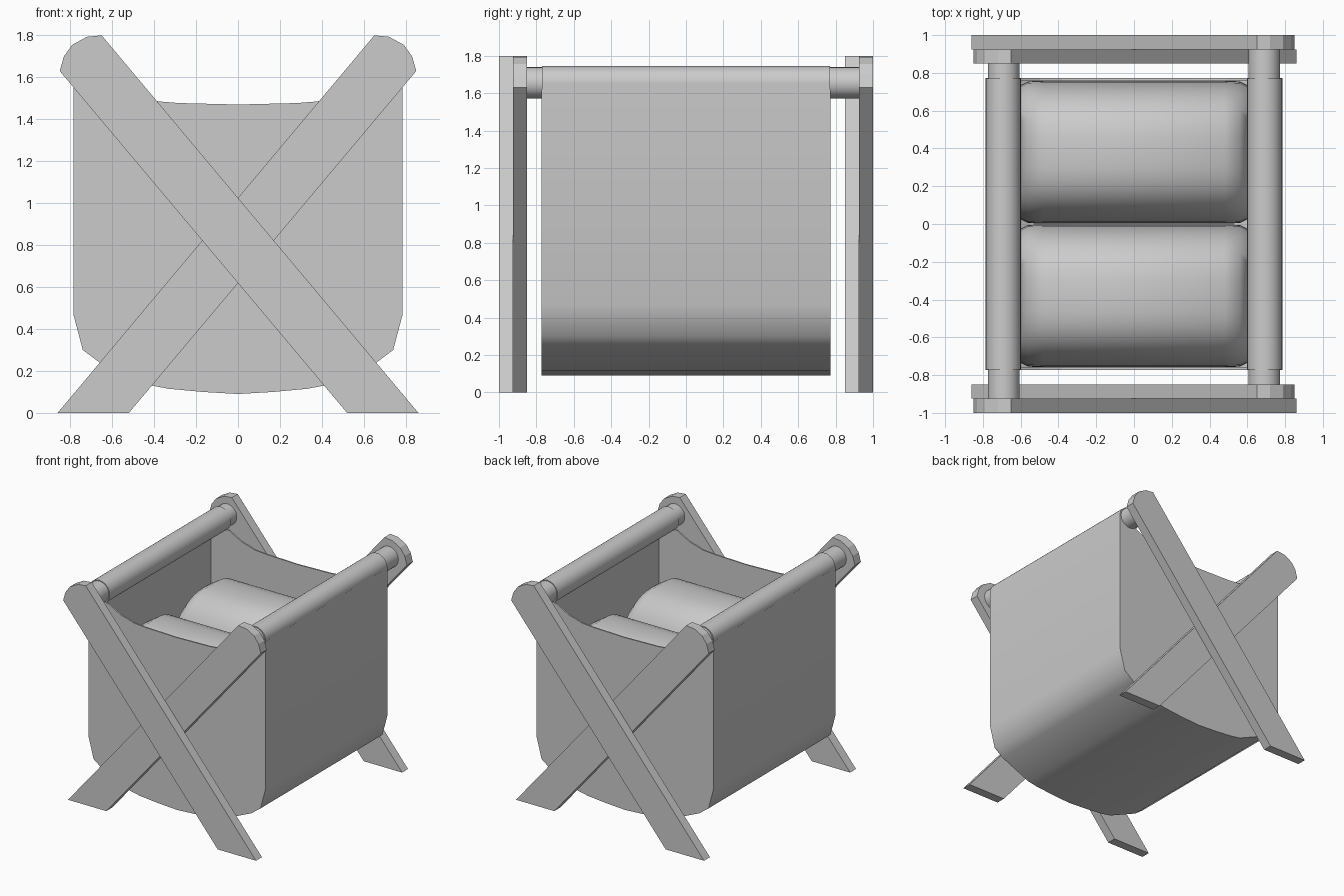
import bpy, bmesh, math

if "Cube" in bpy.data.objects:
    bpy.data.objects.remove(bpy.data.objects["Cube"])

mat = bpy.data.materials.new("light grey")
mat.diffuse_color = (0.6, 0.6, 0.6, 1)
mat.use_nodes = True
mat.node_tree.nodes["Principled BSDF"].inputs["Base Color"].default_value = mat.diffuse_color


def finish(name, bm, angle=None):
    bmesh.ops.recalc_face_normals(bm, faces=bm.faces)
    me = bpy.data.meshes.new(name)
    bm.to_mesh(me)
    bm.free()
    me.materials.append(mat)
    ob = bpy.data.objects.new(name, me)
    bpy.context.collection.objects.link(ob)
    if angle:
        bpy.ops.object.select_all(action='DESELECT')
        ob.select_set(True)
        bpy.context.view_layer.objects.active = ob
        bpy.ops.object.shade_smooth_by_angle(angle=math.radians(angle))
    return ob


def loft(name, rings, angle=None):
    """Skin equal-length closed rings and cap both ends."""
    bm = bmesh.new()
    vs = [[bm.verts.new(p) for p in r] for r in rings]
    n = len(vs[0])
    for a, b in zip(vs, vs[1:]):
        for i in range(n):
            j = (i + 1) % n
            bm.faces.new((a[i], a[j], b[j], b[i]))
    bm.faces.new(vs[0])
    bm.faces.new(vs[-1])
    return finish(name, bm, angle)


def prism(name, pts, y0, y1, angle=None):
    return loft(name, [[(x, y, z) for x, z in pts] for y in (y0, y1)], angle)


def circle(cx, cz, r, n=32):
    return [(cx + r * math.cos(2 * math.pi * i / n),
             cz + r * math.sin(2 * math.pi * i / n)) for i in range(n)]


# Crossed legs: the back pair is the front pair turned half round
leg = [(-0.65, 1.80), (0.86, 0), (0.52, 0), (-0.85, 1.63),
       (-0.83, 1.70), (-0.79, 1.755), (-0.72, 1.793)]
flipped = [(-x, z) for x, z in leg]
prism("front_outer_leg", leg, -1.0, -0.925)
prism("front_inner_leg", flipped, -0.925, -0.85)
prism("back_outer_leg", flipped, 0.925, 1.0)
prism("back_inner_leg", leg, 0.85, 0.925)

# Dowels with fabric sleeves
for side, s in (("left", -1), ("right", 1)):
    prism(side + "_dowel", circle(s * 0.69, 1.655, 0.084),
          *sorted((s * 0.93, -s * 0.86)), 40)
    prism(side + "_sleeve", circle(s * 0.692, 1.653, 0.093), -0.77, 0.77, 40)

# Sling: side walls and sagging bottom as one thin strip
half = [(0.785, 1.65), (0.785, 0.47), (0.74, 0.30), (0.66, 0.24),
        (0.41, 0.13), (0.33, 0.115), (0.17, 0.10)]
outer = half + [(0, 0.09)] + [(-x, z) for x, z in reversed(half)]
inner = [(x * 0.985, z + (0.012 if z < 1.6 else 0)) for x, z in outer]
prism("sling", outer + inner[::-1], -0.77, 0.77, 45)

# End panels with a dipped top edge
dip = [(-0.785, 1.62), (-0.61, 1.58), (-0.50, 1.52), (-0.38, 1.485), (-0.28, 1.477)]
top = dip + [(0, 1.47)] + [(-x, z) for x, z in reversed(dip)]
panel = top + outer[1:-1]
prism("front_panel", panel, -0.772, -0.76)
prism("back_panel", panel, 0.76, 0.772)

# Two padded rolls lying side by side inside
def roll_ring(x, cy, ry, ztop, n=48):
    zc = 0.8
    pts = []
    for i in range(n):
        t = 2 * math.pi * i / n
        c, s = math.cos(t), math.sin(t)
        pts.append((x, cy + ry * math.copysign(abs(c) ** 0.75, c),
                    zc + (ztop - zc) * math.copysign(abs(s) ** 0.75, s)))
    return pts


prof = [(0.60, 0.355, 1.23), (0.56, 0.375, 1.29), (0.48, 0.378, 1.34)]
prof = [(-x, r, z) for x, r, z in prof] + prof[::-1]
for name, cy in (("front_roll", -0.38), ("back_roll", 0.38)):
    loft(name, [roll_ring(x, cy, r, z) for x, r, z in prof], 35)
